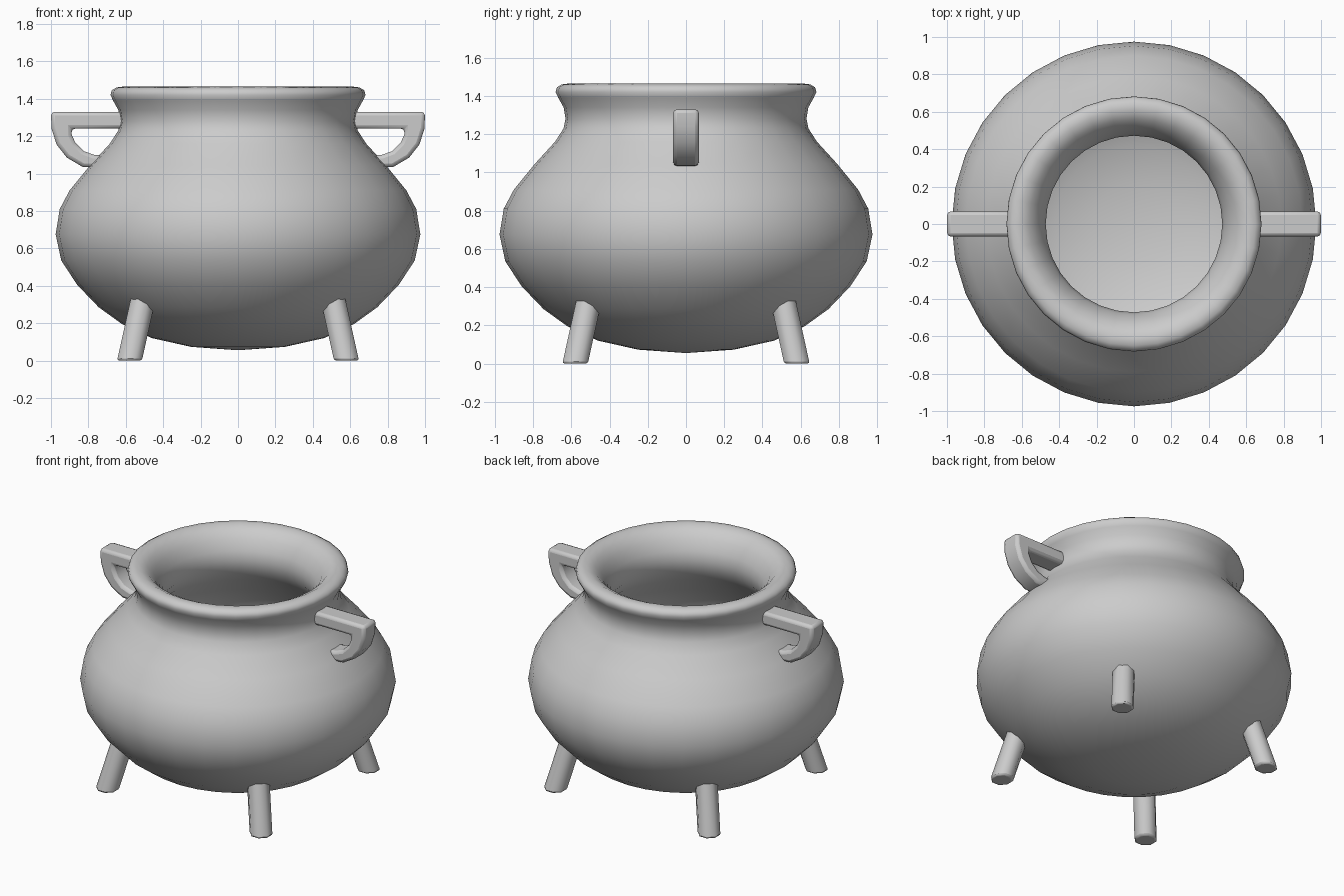
import bpy, bmesh, math
from mathutils import Vector

if "Cube" in bpy.data.objects:
    bpy.data.objects.remove(bpy.data.objects["Cube"])


def finish(name, bm, angle=40, bevel=0.0):
    bmesh.ops.recalc_face_normals(bm, faces=bm.faces[:])
    mesh = bpy.data.meshes.new(name)
    bm.to_mesh(mesh)
    bm.free()
    obj = bpy.data.objects.new(name, mesh)
    bpy.context.collection.objects.link(obj)
    if bevel:
        mod = obj.modifiers.new("soft_edges", 'BEVEL')
        mod.width, mod.segments = bevel, 2
        mod.limit_method, mod.angle_limit = 'ANGLE', math.radians(60)
    bpy.ops.object.select_all(action='DESELECT')
    obj.select_set(True)
    bpy.context.view_layer.objects.active = obj
    bpy.ops.object.shade_smooth_by_angle(angle=math.radians(angle))
    return obj


# Pot: one closed wall profile (outside, rim, inside) turned round z
profile = [(0, .055), (.25, .073), (.46, .12), (.62, .195), (.745, .285),
           (.86, .405), (.945, .535), (.975, .675), (.953, .81), (.90, .91),
           (.79, 1.045), (.685, 1.16), (.64, 1.23), (.63, 1.28), (.64, 1.34),
           (.668, 1.39), (.682, 1.42), (.675, 1.445), (.65, 1.46), (.61, 1.465),
           (.56, 1.44), (.52, 1.395), (.485, 1.33), (.472, 1.27), (.485, 1.19),
           (.55, 1.10), (.68, .97), (.78, .84), (.82, .68), (.80, .55),
           (.71, .42), (.58, .32), (.42, .25), (.22, .21), (0, .195)]
bm = bmesh.new()
verts = [bm.verts.new((r, 0, z)) for r, z in profile]
edges = [bm.edges.new(pair) for pair in zip(verts, verts[1:])]
bmesh.ops.spin(bm, geom=verts + edges, cent=(0, 0, 0), axis=(0, 0, 1),
               angle=2 * math.pi, steps=32)
bmesh.ops.remove_doubles(bm, verts=bm.verts[:], dist=1e-4)
finish("cauldron_pot", bm, 60)

# Handles: D-shaped outline given thickness in y, one on each side
outline = [(.57, 1.33), (1.0, 1.33), (.997, 1.24), (.97, 1.155), (.915, 1.085),
           (.83, 1.035), (.72, 1.03), (.71, 1.095), (.77, 1.10), (.825, 1.12),
           (.87, 1.165), (.89, 1.21), (.89, 1.24), (.57, 1.24)]
for side, label in ((1, "right"), (-1, "left")):
    bm = bmesh.new()
    face = bm.faces.new([bm.verts.new((side * x, -.067, z)) for x, z in outline])
    new = bmesh.ops.extrude_face_region(bm, geom=[face])["geom"]
    bmesh.ops.translate(bm, vec=(0, .134, 0),
                        verts=[v for v in new if isinstance(v, bmesh.types.BMVert)])
    finish(label + "_handle", bm, 40, .02)

# Legs: octagonal posts leaning inward into the pot, flat on the ground
for sx, xname in ((1, "right"), (-1, "left")):
    for sy, yname in ((1, "back"), (-1, "front")):
        bm = bmesh.new()
        rings = []
        for c, z in ((.58, 0), (.505, .34)):
            ring = []
            for i in range(8):
                a = math.tau * i / 8 + math.pi / 8
                p = Vector((c + .072 * math.cos(a), c + .072 * math.sin(a), z))
                ring.append(bm.verts.new((sx * p.x, sy * p.y, p.z)))
            rings.append(ring)
            bm.faces.new(ring)
        for i in range(8):
            j = (i + 1) % 8
            bm.faces.new((rings[0][i], rings[0][j], rings[1][j], rings[1][i]))
        finish(f"{yname}_{xname}_leg", bm, 50, .012)
